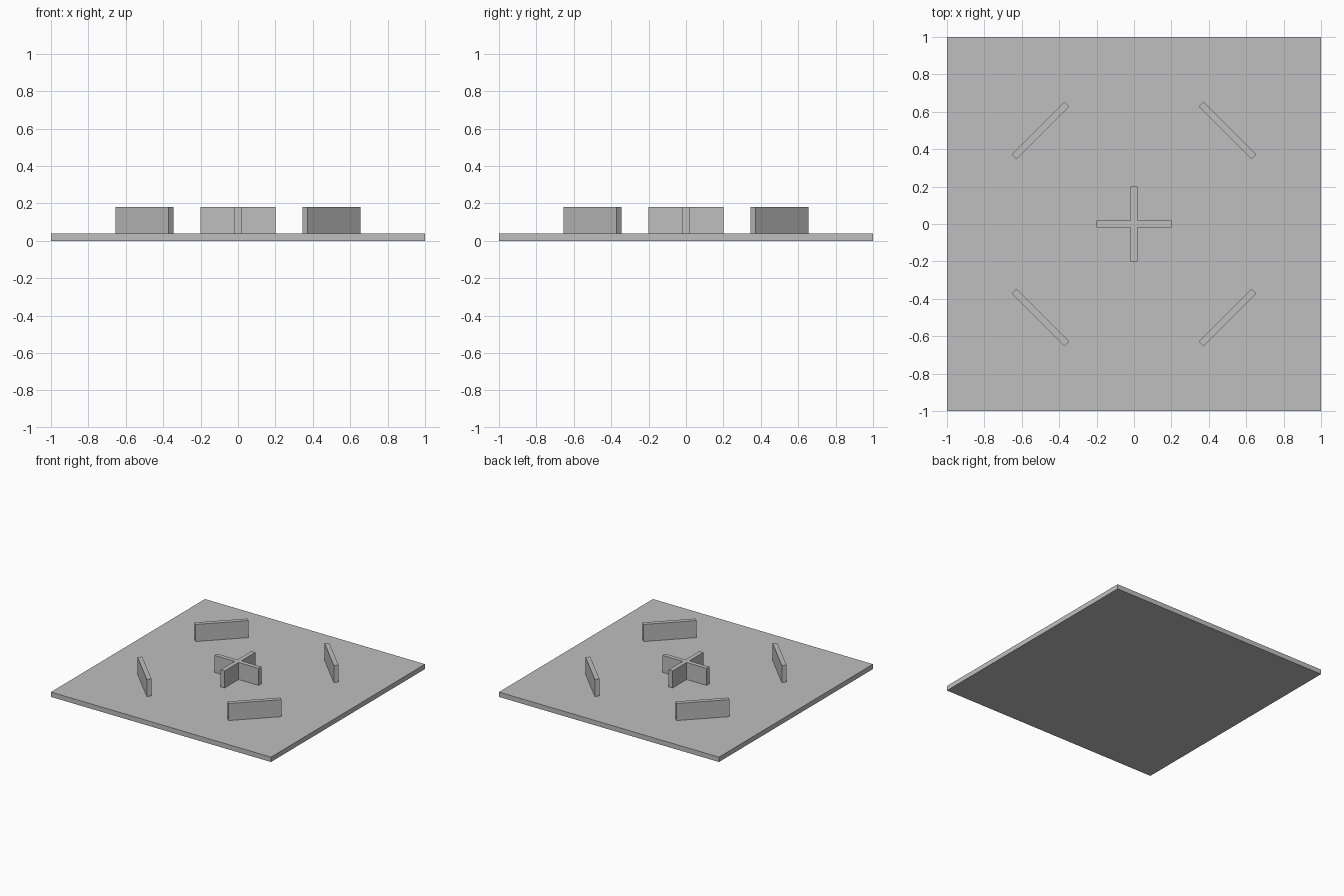
import bpy
import bmesh
from math import radians
from mathutils import Matrix

default = bpy.data.objects.get("Cube")
if default:
    bpy.data.objects.remove(default, do_unlink=True)

GREY = (0.52, 0.52, 0.52, 1)
grey = bpy.data.materials.new("plain_grey")
grey.use_nodes = True
grey.diffuse_color = GREY
grey.node_tree.nodes["Principled BSDF"].inputs["Base Color"].default_value = GREY

FLOOR_TOP, WALL_TOP = 0.04, 0.18
HALF_LENGTH, HALF_THICK = 0.2, 0.018


def prism(name, outline, z0, z1, location=(0, 0), angle=0):
    """Extrude a flat outline from z0 up to z1, then turn and place it."""
    bm = bmesh.new()
    base = bm.faces.new([bm.verts.new((x, y, z0)) for x, y in outline])
    up = bmesh.ops.extrude_face_region(bm, geom=[base], use_keep_orig=True)
    top = [v for v in up["geom"] if isinstance(v, bmesh.types.BMVert)]
    bmesh.ops.translate(bm, verts=top, vec=(0, 0, z1 - z0))
    bmesh.ops.recalc_face_normals(bm, faces=bm.faces)
    bm.transform(Matrix.Rotation(radians(angle), 4, "Z"))
    mesh = bpy.data.meshes.new(name)
    bm.to_mesh(mesh)
    bm.free()
    mesh.materials.append(grey)
    obj = bpy.data.objects.new(name, mesh)
    obj.location = (*location, 0)
    bpy.context.collection.objects.link(obj)
    return obj


def rectangle(a, b):
    return [(-a, -b), (a, -b), (a, b), (-a, b)]


# Square floor slab
prism("floor", rectangle(1, 1), 0, FLOOR_TOP)

# Central cross wall: one arm's corners repeated round the centre
cross = []
x, y = HALF_LENGTH, HALF_THICK
for c, s in ((1, 0), (0, 1), (-1, 0), (0, -1)):
    for px, py in ((x, -y), (x, y), (y, y)):
        cross.append((c * px - s * py, s * px + c * py))
prism("centre_cross_wall", cross, FLOOR_TOP, WALL_TOP)

# Four diagonal walls, each facing the centre
for side, sx in (("left", 1), ("right", -1)):
    for end, sy in (("front", -1), ("back", 1)):
        prism(f"{end}_{side}_wall", rectangle(HALF_LENGTH, HALF_THICK),
              FLOOR_TOP, WALL_TOP, (0.5 * sx, 0.5 * sy), -45 * sx * sy)
